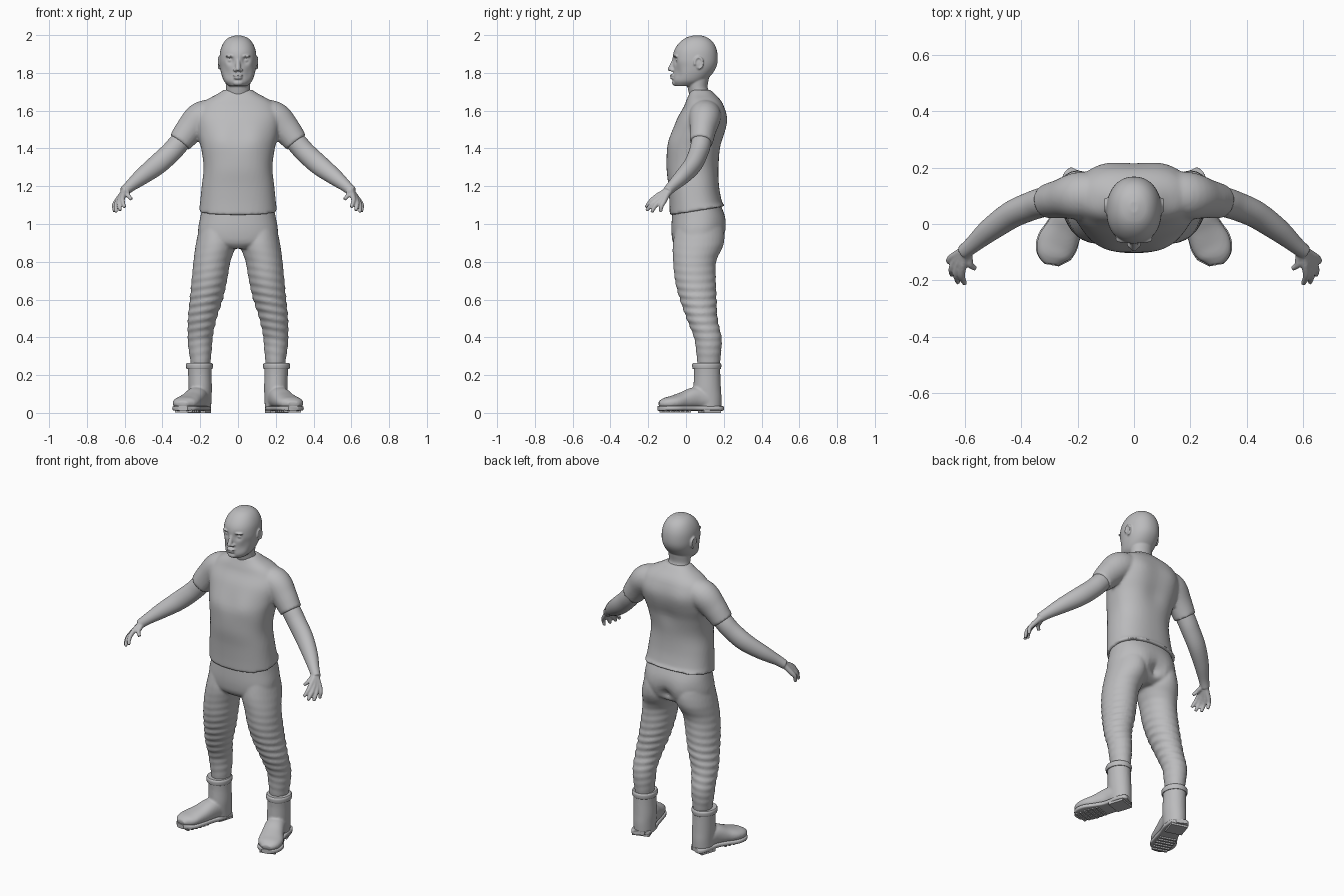
import bpy
import bmesh
import math
from mathutils import Vector, Matrix

default_cube = bpy.data.objects.get("Cube")
if default_cube:
    bpy.data.objects.remove(default_cube, do_unlink=True)

SIDES = (1, -1)
LIMB_UP = Vector((.7, 0, .7))
LEVEL = None          # rings stay horizontal

grey = bpy.data.materials.new("plain grey")
grey.use_nodes = True
grey.diffuse_color = (.5, .5, .51, 1)
grey.node_tree.nodes["Principled BSDF"].inputs["Base Color"].default_value = grey.diffuse_color


def smooth_rows(rows, steps):
    """Catmull-Rom interpolation through rows of numbers."""
    result = []
    for i in range(len(rows) - 1):
        a, b, c, d = (rows[max(i - 1, 0)], rows[i], rows[i + 1], rows[min(i + 2, len(rows) - 1)])
        for k in range(steps):
            t = k / steps
            result.append([q + .5 * t * (r - p + t * (2 * p - 5 * q + 4 * r - s + t * (3 * (q - r) + s - p)))
                           for p, q, r, s in zip(a, b, c, d)])
    result.append(list(rows[-1]))
    return result


def loft(bm, rows, up=LEVEL, side=1, power=2, segments=32, steps=6):
    """Skin closed rings along rows of (x, y, z, first radius, second radius)."""
    rows = smooth_rows(rows, steps)
    centres = [Vector(row[:3]) for row in rows]
    rings = []
    for i, row in enumerate(rows):
        u, v = Vector((1, 0, 0)), Vector((0, 1, 0))
        if up is not None:
            tangent = centres[min(i + 1, len(rows) - 1)] - centres[max(i - 1, 0)]
            u = tangent.cross(up).normalized()
            v = u.cross(tangent).normalized()
        ring = []
        for k in range(segments):
            angle = math.tau * k / segments
            c, s = math.cos(angle), math.sin(angle)
            point = (centres[i]
                     + u * max(row[3], .002) * math.copysign(abs(c) ** (2 / power), c)
                     + v * max(row[4], .002) * math.copysign(abs(s) ** (2 / power), s))
            point.x *= side
            ring.append(bm.verts.new(point))
        rings.append(ring)
    for low, high in zip(rings, rings[1:]):
        for k in range(segments):
            n = (k + 1) % segments
            bm.faces.new((low[k], low[n], high[n], high[k]))
    bm.faces.new(rings[0][::-1])
    bm.faces.new(rings[-1])


def stack(bm, profile, **options):
    """Centred body from rows of (height, front, back, half width)."""
    loft(bm, [(0, (front + back) / 2, z, half, (back - front) / 2)
              for z, front, back, half in profile], **options)


def blob(bm, centre, radii):
    matrix = Matrix.Translation(centre) @ Matrix.Diagonal((*radii, 1))
    bmesh.ops.create_uvsphere(bm, u_segments=20, v_segments=12, radius=1, matrix=matrix)


def box(bm, centre, size, turn):
    matrix = Matrix.Translation(centre) @ Matrix.Rotation(turn, 4, "Z") @ Matrix.Diagonal((*size, 1))
    bmesh.ops.create_cube(bm, size=1, matrix=matrix)


def push(bm, centre, reach, offset):
    """Soft pull on the surface, on both sides of the body."""
    for side in SIDES if centre[0] else (1,):
        middle = Vector((centre[0] * side, centre[1], centre[2]))
        for v in bm.verts:
            v.co += Vector(offset) * math.exp(-((v.co - middle).length / reach) ** 2)


def finish(bm, name, voxel=0, relax=3, mirror=False):
    bmesh.ops.recalc_face_normals(bm, faces=bm.faces[:])
    mesh = bpy.data.meshes.new(name)
    bm.to_mesh(mesh)
    bm.free()
    mesh.materials.append(grey)
    obj = bpy.data.objects.new(name, mesh)
    bpy.context.collection.objects.link(obj)
    bpy.ops.object.select_all(action="DESELECT")
    obj.select_set(True)
    bpy.context.view_layer.objects.active = obj
    bpy.ops.object.shade_smooth_by_angle(angle=math.radians(40))
    if mirror:
        obj.modifiers.new("Mirror", "MIRROR").use_mirror_merge = False
    if voxel:
        blend = obj.modifiers.new("Blend", "REMESH")
        blend.mode = "VOXEL"
        blend.voxel_size = voxel
        blend.use_smooth_shade = True
        soften = obj.modifiers.new("Soften", "SMOOTH")
        soften.factor = .5
        soften.iterations = relax
    return obj


# Head, neck and face
bm = bmesh.new()
stack(bm, [(1.998, .04, .08, .015), (1.986, 0, .115, .05), (1.96, -.035, .145, .076),
           (1.92, -.062, .163, .093), (1.87, -.072, .168, .098), (1.83, -.067, .16, .095),
           (1.79, -.068, .135, .087), (1.755, -.068, .1, .073), (1.73, -.058, .06, .048)],
      power=2.15, segments=64)
push(bm, (.04, -.062, 1.866), .021, (0, .018, 0))
push(bm, (.06, -.05, 1.8), .03, (0, .008, 0))
loft(bm, [(0, .09, 1.62, .07, .058), (0, .078, 1.68, .067, .06), (0, .062, 1.72, .064, .053),
          (0, .06, 1.78, .067, .062), (0, .06, 1.83, .06, .06)])
loft(bm, [(0, -.055, 1.885, .012, .012), (0, -.066, 1.855, .012, .014), (0, -.078, 1.825, .014, .016),
          (0, -.078, 1.81, .012, .013)])
blob(bm, (0, -.085, 1.82), (.012, .013, .01))
blob(bm, (0, -.07, 1.787), (.026, .016, .008))
blob(bm, (0, -.068, 1.773), (.023, .016, .008))
blob(bm, (0, -.056, 1.747), (.028, .018, .016))
for side in SIDES:
    blob(bm, (side * .015, -.072, 1.815), (.01, .013, .009))
    blob(bm, (side * .04, -.04, 1.866), (.016, .015, .01))
    blob(bm, (side * .038, -.052, 1.889), (.03, .016, .008))
    blob(bm, (side * .094, .067, 1.847), (.008, .018, .03))
    rim = []
    for k in range(9):
        angle = math.radians(200 - 35 * k)
        rim.append((.1, .067 + .021 * math.cos(angle), 1.852 + .03 * math.sin(angle), .006, .006))
    loft(bm, rim, up=Vector((1, 0, 0)), side=side, segments=12, steps=3)
finish(bm, "head", voxel=.0045, relax=2)

# Shirt: torso with short sleeves and a hem that rises at the back
bm = bmesh.new()
stack(bm, [(1.06, -.086, .21, .207), (1.12, -.088, .19, .2), (1.2, -.093, .175, .192),
           (1.3, -.103, .172, .182), (1.4, -.097, .188, .195), (1.48, -.072, .205, .215),
           (1.56, -.045, .212, .225), (1.62, -.012, .2, .205), (1.655, .002, .183, .17),
           (1.685, .015, .155, .115), (1.71, .025, .13, .075)], power=2.35, segments=64)
for v in bm.verts:
    if v.co.z < 1.11:
        v.co.z += .16 * v.co.y * (1.11 - v.co.z) / .05
push(bm, (.09, -.085, 1.46), .075, (0, -.012, 0))
push(bm, (.11, .2, 1.55), .08, (0, .012, 0))
push(bm, (0, .2, 1.42), .07, (0, -.012, 0))
for side in SIDES:
    loft(bm, [(.1, .1, 1.59, .08, .07), (.19, .1, 1.565, .085, .085), (.255, .09, 1.5, .07, .076),
              (.308, .08, 1.432, .061, .064)], up=LIMB_UP, side=side)
finish(bm, "shirt", voxel=.009)

# Trousers: pelvis and two legs with soft folds around the knees
bm = bmesh.new()
stack(bm, [(1.13, -.065, .17, .18), (1.04, -.074, .205, .199), (.96, -.077, .2, .212),
           (.9, -.068, .18, .2), (.87, -.04, .13, .1)], power=2.3, segments=48)
for side in SIDES:
    loft(bm, [(.11, .065, .98, .095, .12), (.118, .062, .89, .106, .132), (.138, .046, .8, .098, .114),
              (.152, .05, .7, .094, .108), (.168, .065, .6, .087, .097), (.189, .085, .5, .076, .082),
              (.2, .115, .4, .066, .073), (.2, .12, .33, .061, .067), (.198, .12, .26, .052, .06),
              (.198, .12, .2, .05, .055)], side=side, steps=12)
push(bm, (.095, .19, .96), .07, (0, .014, 0))
push(bm, (0, .2, .93), .035, (0, -.03, 0))
bmesh.ops.recalc_face_normals(bm, faces=bm.faces[:])
bm.normal_update()
for v in bm.verts:
    depth = .0035 * math.exp(-((v.co.z - .55) / .2) ** 2)
    v.co += v.normal * depth * math.sin(v.co.z * 145 + abs(v.co.x) * 25)
finish(bm, "trousers", voxel=.008)

# Arms and hands
bm = bmesh.new()
loft(bm, [(.22, .095, 1.53, .05, .05), (.31, .08, 1.43, .053, .055), (.36, .065, 1.375, .051, .055),
          (.43, .035, 1.312, .048, .054), (.51, -.02, 1.25, .041, .044), (.572, -.073, 1.2, .03, .031),
          (.605, -.1, 1.17, .026, .027)], up=LIMB_UP)
wrist = Vector((.595, -.09, 1.18))
fingers = [((.608, -.152, 1.148), (.6, -.212, 1.088)), ((.622, -.146, 1.135), (.624, -.208, 1.07)),
           ((.634, -.134, 1.124), (.645, -.182, 1.062)), ((.644, -.118, 1.118), (.653, -.135, 1.064)),
           ((.585, -.125, 1.16), (.563, -.158, 1.13))]
for base, tip in fingers:
    base, tip = Vector(base), Vector(tip)
    middle = base.lerp(tip, .5) + Vector((.007, -.003, .005))
    loft(bm, [(*wrist, .018, .018), (*wrist.lerp(base, .5), .016, .016), (*base, .014, .014),
              (*middle, .012, .012), (*tip, .009, .009)], up=LIMB_UP, segments=14)
finish(bm, "arms", voxel=.005, relax=2, mirror=True)

# Boots: shaft blended into a foot that points outward
bm = bmesh.new()
loft(bm, [(.204, .11, .255, .064, .071), (.202, .112, .2, .062, .07), (.2, .112, .13, .062, .073),
          (.2, .114, .08, .06, .074), (.2, .117, .025, .058, .07)])
UPRIGHT = Vector((0, 0, 1))
loft(bm, [(.203, .11, .07, .058, .05), (.22, .05, .078, .058, .058), (.246, -.015, .064, .064, .046),
          (.272, -.068, .055, .071, .036), (.287, -.11, .05, .06, .03), (.293, -.142, .045, .03, .016)],
     up=UPRIGHT, power=2.3)
finish(bm, "boots", voxel=.007, mirror=True)

# Folded cuffs
bm = bmesh.new()
loft(bm, [(.204, .11, .232, .067, .073), (.204, .11, .238, .07, .076), (.204, .11, .256, .071, .077),
          (.204, .11, .265, .066, .071)], steps=4)
finish(bm, "boot_cuffs", mirror=True)

# Soles with heel block and tread bars
bm = bmesh.new()
outline = [(.19, .186, .03), (.198, .165, .054), (.206, .1, .06), (.225, .04, .057), (.25, -.02, .066),
           (.273, -.07, .074), (.286, -.115, .061), (.292, -.146, .026)]
loft(bm, [(x, y, .024, half, .013) for x, y, half in outline], up=UPRIGHT, power=5)
TURN = .31
box(bm, (.206, .125, .011), (.1, .095, .022), TURN)
for k in range(6):
    t = k / 5
    box(bm, (.243 + .044 * t, .005 - .125 * t, .011), (.105 - .02 * abs(t - .4), .013, .016), TURN)
finish(bm, "boot_soles", mirror=True)
